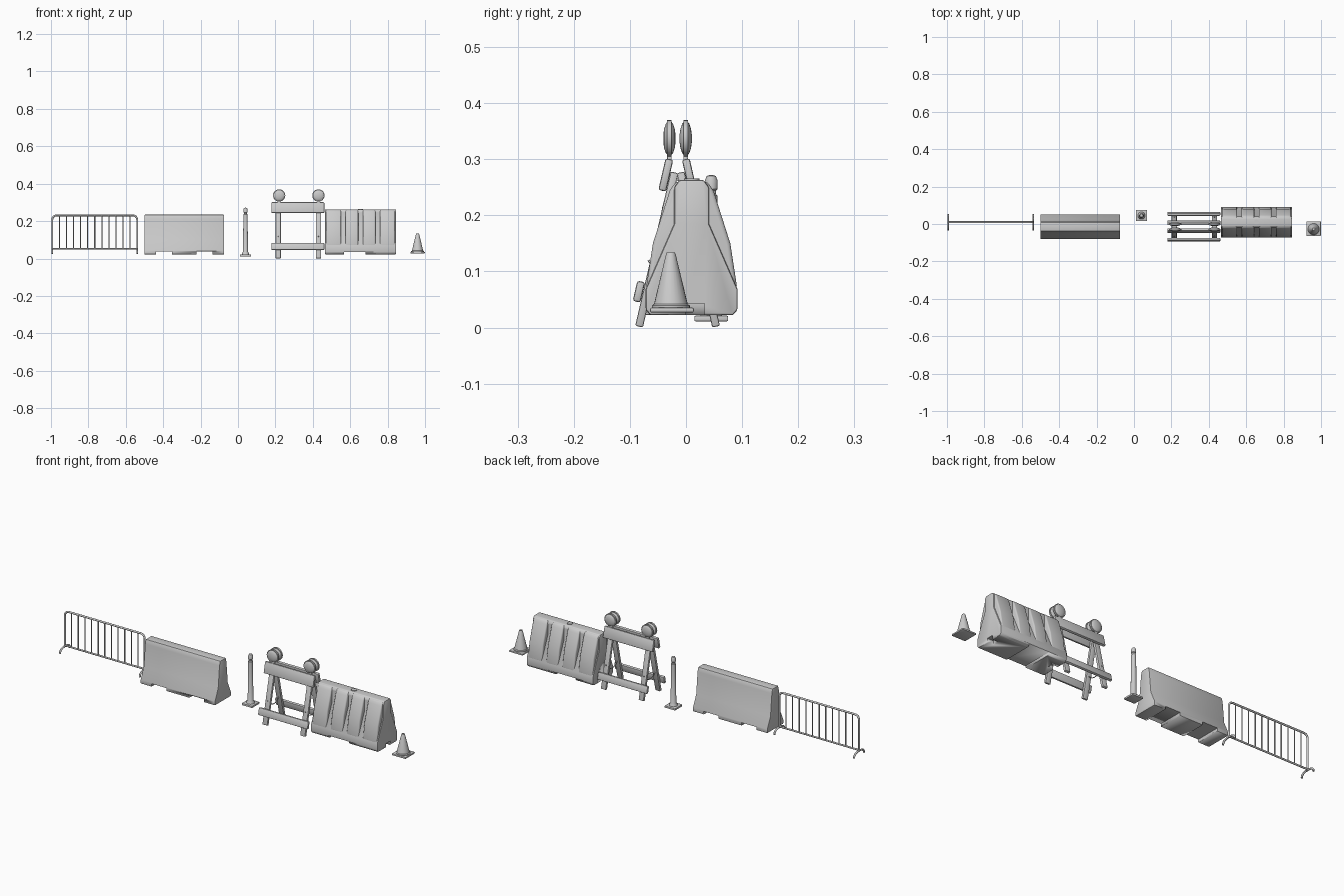
import bpy, bmesh, math
from mathutils import Matrix, Vector

if "Cube" in bpy.data.objects:
    bpy.data.objects.remove(bpy.data.objects["Cube"])


def finish(name, bm, bevel=0, segs=2, smooth=True):
    bmesh.ops.recalc_face_normals(bm, faces=bm.faces)
    me = bpy.data.meshes.new(name)
    bm.to_mesh(me)
    bm.free()
    ob = bpy.data.objects.new(name, me)
    bpy.context.collection.objects.link(ob)
    bpy.ops.object.select_all(action='DESELECT')
    bpy.context.view_layer.objects.active = ob
    ob.select_set(True)
    if bevel:
        m = ob.modifiers.new("bevel", 'BEVEL')
        m.width, m.segments, m.limit_method = bevel, segs, 'ANGLE'
        m.angle_limit = math.radians(25)
        bpy.ops.object.modifier_apply(modifier=m.name)
    if smooth:
        bpy.ops.object.shade_smooth_by_angle(angle=math.radians(35))
    return ob


def box(name, loc, size, tilt=0, bevel=0.0):
    bm = bmesh.new()
    mat = Matrix.Translation(loc) @ Matrix.Rotation(tilt, 4, 'X') @ Matrix.Diagonal((*size, 1))
    bmesh.ops.create_cube(bm, size=1, matrix=mat)
    return finish(name, bm, bevel)


def prism(name, half, yc, x0, x1, bevel=0.0, segs=2, inset=0.0):
    """Extrude a mirrored (half width, z) profile along x; inset narrows the end sections."""
    prof = [(yc + w, z) for w, z in half] + [(yc - w, z) for w, z in reversed(half)]
    bm = bmesh.new()
    a = [bm.verts.new((x0, y, z)) for y, z in prof]
    b = [bm.verts.new((x1, y, z)) for y, z in prof]
    bm.faces.new(a)
    bm.faces.new(b)
    n = len(prof)
    for i in range(n):
        j = (i + 1) % n
        bm.faces.new((a[i], a[j], b[j], b[i]))
    return finish(name, bm, bevel, segs)


def lathe(name, prof, loc, rot=0, n=24):
    """Revolve (radius, height) points around z, then rotate about x."""
    bm = bmesh.new()
    rings = [[bm.verts.new((r * math.cos(t), r * math.sin(t), h))
              for t in (2 * math.pi * k / n for k in range(n))] for r, h in prof]
    for p, q in zip(rings, rings[1:]):
        for k in range(n):
            bm.faces.new((p[k], p[(k + 1) % n], q[(k + 1) % n], q[k]))
    bm.faces.new(rings[0])
    bm.faces.new(rings[-1])
    bm.transform(Matrix.Translation(loc) @ Matrix.Rotation(rot, 4, 'X'))
    return finish(name, bm)


def tube(name, pts, r):
    cu = bpy.data.curves.new(name, 'CURVE')
    cu.dimensions, cu.bevel_depth, cu.bevel_resolution = '3D', r, 2
    cu.use_fill_caps = True
    sp = cu.splines.new('POLY')
    sp.points.add(len(pts) - 1)
    for p, co in zip(sp.points, pts):
        p.co = (*co, 1)
    ob = bpy.data.objects.new(name, cu)
    bpy.context.collection.objects.link(ob)
    return ob


def cut(ob, loc, size):
    cutter = box("cutter", loc, size)
    cutter.hide_render = True
    m = ob.modifiers.new("cut", 'BOOLEAN')
    m.operation, m.object, m.solver = 'DIFFERENCE', cutter, 'EXACT'
    bpy.context.view_layer.objects.active = ob
    bpy.ops.object.modifier_apply(modifier=m.name)
    bpy.data.objects.remove(cutter)


# --- crowd fence: bent frame, rails, bars, arched feet
fy, xl, xr, zt, rad = 0.01, -0.993, -0.539, 0.23, 0.022
frame = [(xl, fy, 0.045)]
for cx, a0 in ((xl + rad, 180), (xr - rad, 90)):
    for k in range(7):
        a = math.radians(a0 - 15 * k)
        frame.append((cx + rad * math.cos(a), fy, zt - rad + rad * math.sin(a)))
frame.append((xr, fy, 0.045))
tube("fence_frame", frame, 0.005)
tube("fence_bottom_rail", [(xl, fy, 0.052), (xr, fy, 0.052)], 0.0045)
for i in range(1, 12):
    x = xl + (xr - xl) * i / 12
    tube("fence_bar", [(x, fy, 0.052), (x, fy, zt)], 0.0028)
for x in (xl, xr):
    arc = [(x, fy - 0.04 * math.cos(math.pi * k / 12), 0.025 + 0.024 * math.sin(math.pi * k / 12) ** 0.7)
           for k in range(13)]
    tube("fence_foot", arc, 0.0048)

# --- concrete barrier with two drainage slots
concrete = prism("concrete_barrier",
                 [(0.066, 0.022), (0.066, 0.042), (0.04, 0.1), (0.029, 0.212), (0.023, 0.234)],
                 -0.014, -0.5, -0.075, 0.003)
for x in (-0.395, -0.18):
    cut(concrete, (x, -0.014, 0.02), (0.085, 0.3, 0.036))

# --- delineator post
box("post_base", (0.04, 0.045, 0.016), (0.06, 0.06, 0.01), bevel=0.002)
lathe("post", [(0.02, 0.02), (0.018, 0.028), (0.0135, 0.036), (0.011, 0.235), (0.0085, 0.238),
               (0.0085, 0.244), (0.0115, 0.247), (0.0115, 0.262), (0.008, 0.27), (0.002, 0.272)],
      (0.04, 0.045, 0), n=20)

# --- folding A-frame barricade with warning lights
yc, slope = -0.015, 0.23
ang = math.atan(slope)
for s, side in ((-1, "front"), (1, "back")):
    tilt = s * ang
    for x in (0.215, 0.43):
        box(side + "_leg", (x, yc + s * (0.069 - slope * 0.139), 0.139),
            (0.028, 0.014, 0.282), tilt, 0.003)
        # light: narrow rim with a domed lens on each face
        at = (x + (0.005 if x < 0.3 else 0), yc + s * 0.0145, 0.337)
        lathe(side + "_light", [(0.006, -0.011), (0.017, -0.0095), (0.026, -0.0065), (0.029, -0.004),
                                (0.033, -0.004), (0.033, 0.004), (0.029, 0.004), (0.026, 0.0065),
                                (0.017, 0.0095), (0.006, 0.011)], at, math.pi / 2)
        box(side + "_light_stem", (at[0], at[1], 0.3), (0.016, 0.008, 0.02), bevel=0.001)
    box(side + "_top_board", (0.32, yc + s * 0.021, 0.272), (0.283, 0.014, 0.058), tilt, 0.004)
    box(side + "_lower_board", (0.32, yc + s * 0.069, 0.064), (0.283, 0.014, 0.037), tilt, 0.004)
for x in (0.215, 0.43):
    strap = [(x, yc + 0.052 * t, 0.085 + 0.035 * t * t) for t in (k / 6 - 1 for k in range(13))]
    tube("barricade_strap", strap, 0.002)
    tube("barricade_hinge", [(x - 0.012, yc, 0.268), (x + 0.012, yc, 0.268)], 0.007)

# --- water-filled barrier: waisted core plus four bulging lobes
wy, w0, w1 = 0.01, 0.465, 0.845
core = prism("water_barrier_core",
             [(0.074, 0.022), (0.082, 0.032), (0.082, 0.068), (0.031, 0.185), (0.031, 0.25), (0.022, 0.263)],
             wy, w0, w1, 0.004)
cut(core, (0.624, wy, 0.02), (0.115, 0.3, 0.032))
cut(core, (w1, 0.016, 0.02), (0.07, 0.034, 0.046))
cut(core, (w0, 0.016, 0.02), (0.07, 0.034, 0.046))
tube("water_barrier_fill_cap", [(0.655, wy, 0.258), (0.655, wy, 0.266)], 0.014)
for a, b in ((w0 + 0.006, 0.551), (0.575, 0.643), (0.667, 0.735), (0.759, w1 - 0.006)):
    prism("water_barrier_lobe",
          [(0.079, 0.06), (0.0805, 0.075), (0.069, 0.15), (0.039, 0.244), (0.028, 0.26)],
          wy, a, b, 0.007, 3)

# --- traffic cone
box("cone_base", (0.96, -0.025, 0.031), (0.078, 0.078, 0.009), bevel=0.003)
lathe("cone", [(0.034, 0.034), (0.034, 0.039), (0.03, 0.042), (0.0085, 0.131), (0.007, 0.134),
               (0.004, 0.134), (0.004, 0.128)], (0.96, -0.027, 0))
